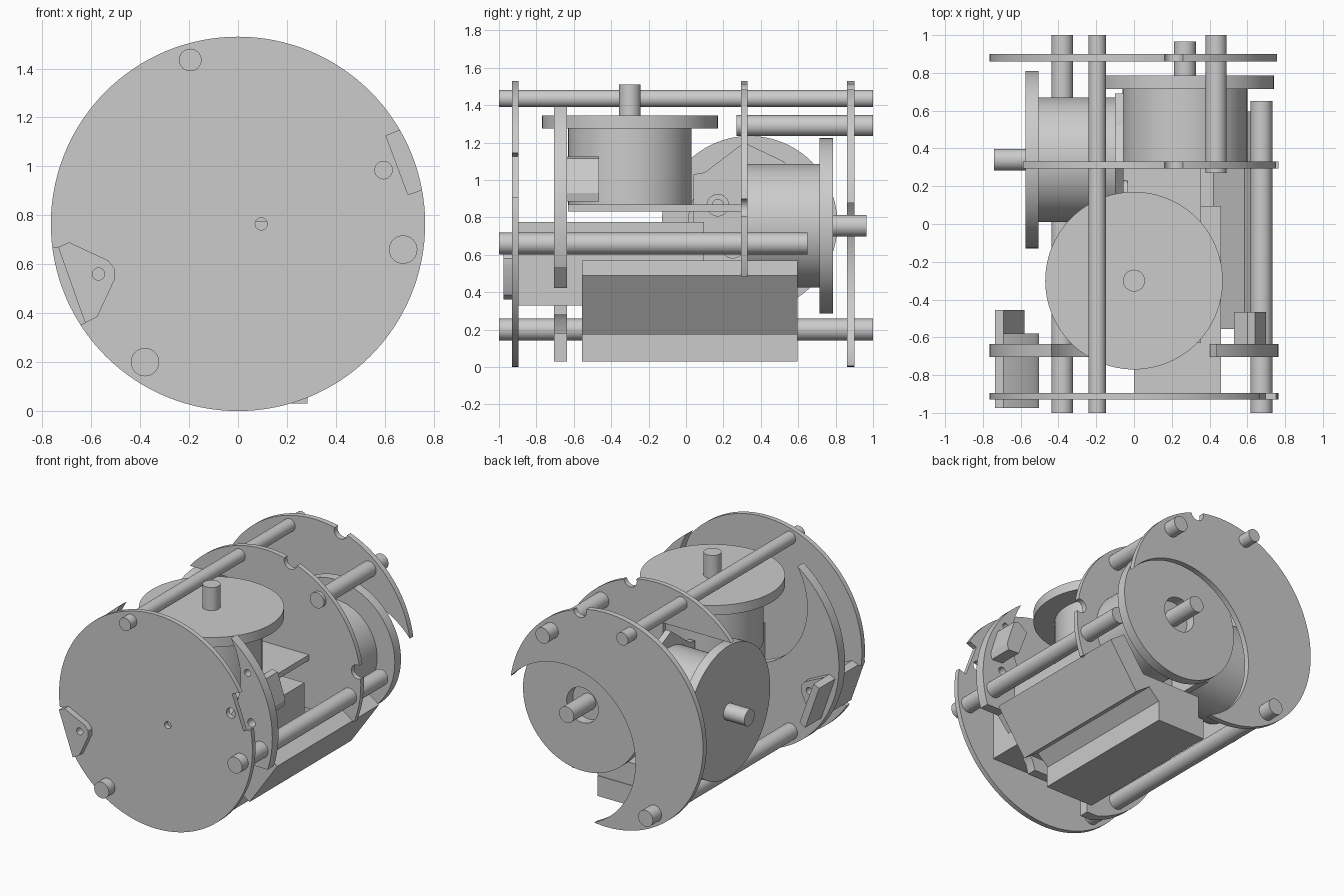
import bpy, bmesh, math
from mathutils import Vector

if "Cube" in bpy.data.objects:
    bpy.data.objects.remove(bpy.data.objects["Cube"])

AXIS_Z = 0.765   # height of the frame's centre axis
R = 0.765


def extrude(name, pts, a, b, axis='Y'):
    """Extrude a closed 2D outline from a to b along an axis."""
    place = {'X': lambda p, t: (t, p[0], p[1]),
             'Y': lambda p, t: (p[0], t, p[1]),
             'Z': lambda p, t: (p[0], p[1], t)}[axis]
    bm = bmesh.new()
    face = bm.faces.new([bm.verts.new(place(p, a)) for p in pts])
    res = bmesh.ops.extrude_face_region(bm, geom=[face])
    move = Vector(place((0, 0), b)) - Vector(place((0, 0), a))
    bmesh.ops.translate(bm, vec=move, verts=[v for v in res['geom'] if isinstance(v, bmesh.types.BMVert)])
    bmesh.ops.recalc_face_normals(bm, faces=bm.faces)
    me = bpy.data.meshes.new(name)
    bm.to_mesh(me)
    bm.free()
    ob = bpy.data.objects.new(name, me)
    bpy.context.collection.objects.link(ob)
    return ob


def circle(c, r, n=48, turn=0.0):
    return [(c[0] + r * math.cos(2 * math.pi * (i + turn) / n),
             c[1] + r * math.sin(2 * math.pi * (i + turn) / n)) for i in range(n)]


def rect(u0, u1, v0, v1):
    return [(u0, v0), (u1, v0), (u1, v1), (u0, v1)]


def smooth(ob):
    bpy.ops.object.select_all(action='DESELECT')
    ob.select_set(True)
    bpy.context.view_layer.objects.active = ob
    bpy.ops.object.shade_smooth_by_angle(angle=math.radians(30))


def cyl(name, c, r, a, b, axis='Y', n=48):
    ob = extrude(name, circle(c, r, n), a, b, axis)
    smooth(ob)
    return ob


def cut(ob, outlines, a, b, axis='Y'):
    """Cut each outline through the object."""
    for pts in outlines:
        tool = extrude('cutter', pts, a, b, axis)
        tool.hide_render = True
        mod = ob.modifiers.new('cut', 'BOOLEAN')
        mod.operation, mod.solver, mod.object = 'DIFFERENCE', 'EXACT', tool
        bpy.context.view_layer.objects.active = ob
        bpy.ops.object.modifier_apply(modifier=mod.name)
        bpy.data.objects.remove(tool, do_unlink=True)
    smooth(ob)


def disc(name, a, b, outlines):
    ob = extrude(name, circle((0, AXIS_Z), R, 128), a, b)
    cut(ob, outlines, a - 0.05, b + 0.05)


# side bracket outlines (x, z)
left_bracket = [(-0.735, 0.67), (-0.69, 0.69), (-0.53, 0.615), (-0.503, 0.58),
                (-0.503, 0.54), (-0.575, 0.385), (-0.625, 0.36)]
left_slot = [(-0.80, 0.66)] + left_bracket + [(-0.70, 0.33)]
right_slot = [(0.605, 1.125), (0.655, 1.145), (0.80, 1.15), (0.80, 0.93), (0.74, 0.90), (0.695, 0.885)]
top_notch = circle((0.21, 1.495), 0.052, 24)

# frame plates
disc('front_plate', -0.93, -0.895,
     [left_slot, right_slot, circle((0.095, 0.765), 0.025, 20), circle((0.595, 0.985), 0.036, 24)])
disc('second_plate', -0.705, -0.635,
     [circle((0, 1.12), 0.515, 96),
      rect(-0.03, 0.49, 0.28, 0.80),
      [(0.9, 0.53), (0.58, 0.53), (0.34, 0.25), (0.32, 0.18), (-0.13, 0.18), (-0.13, 0.03),
       (-0.2, 0.03), (-0.2, -0.1), (0.9, -0.1)],
      rect(-0.3, 0.3, -0.1, 0.03),
      circle((0.57, 1.18), 0.025, 20), circle((0.60, 0.83), 0.03, 20)])
disc('third_plate', 0.295, 0.33,
     [rect(-0.9, -0.05, -0.1, 1.255), rect(-0.9, 0.9, -0.1, 0.485),
      top_notch, circle((0.74, 0.85), 0.05, 24)])
disc('back_plate', 0.86, 0.90, [circle((0.33, 0.515), 0.56, 96), top_notch])

# long tie rods: centre x, z, radius, start y, end y
for i, (x, z, r, a, b) in enumerate([(-0.195, 1.435, 0.046, -1, 1), (0.435, 1.29, 0.056, 0.27, 1),
                                     (0.675, 0.66, 0.058, -1, 0.65), (-0.38, 0.2, 0.058, -1, 1)]):
    cyl(f'tie_rod_{i + 1}', (x, z), r, a, b, 'Y', 32)


# three wheel drives: motor, flywheel with hub hole, shaft
def drive(name, axis, c, start, end, tip):
    s = 1 if tip > start else -1
    cyl(name + '_motor', c, 0.33, start, end, axis, 96)
    wheel = extrude(name + '_wheel', circle(c, 0.47, 96), end, end + s * 0.07, axis)
    if axis == 'Y':
        cut(wheel, [circle(c, 0.125)], end - 0.1, end + 0.2, axis)
    smooth(wheel)
    cyl(name + '_shaft', c, 0.058, end - s * 0.05, tip, axis, 32)


drive('top', 'Z', (0, -0.3), 0.87, 1.275, 1.51)
drive('back', 'Y', (0.27, 0.755), 0.33, 0.715, 0.965)
drive('left', 'X', (0.34, 0.765), -0.10, -0.505, -0.74)

# motor mounts
extrude('top_motor_mount', rect(-0.06, 0.355, -0.63, 0.30), 0.83, 0.87, 'Z')
mount = extrude('left_motor_mount', [(0.04, 0.44), (0.64, 0.44), (0.69, 0.6), (0.69, 0.92), (0.52, 1.1),
                                     (0.31, 1.2), (0.1, 1.04), (0.04, 1.03)], -0.10, -0.055, 'X')
for i, p in enumerate([(0.17, 0.865), (0.25, 0.64)]):
    ring = extrude(f'mount_washer_{i + 1}', circle(p, 0.06, 32), -0.055, -0.035, 'X')
    cut(ring, [circle(p, 0.03, 24)], -0.1, 0.1, 'X')

# central electronics box
extrude('electronics_box', rect(0.0, 0.46, -0.895, 0.095), 0.33, 0.775, 'Z')

# battery packs and their holder
extrude('tilted_battery', [(0.48, 0.175), (0.70, 0.49), (0.585, 0.57), (0.365, 0.255)], -0.555, 0.595)
extrude('bottom_battery', rect(-0.10, 0.285, 0.03, 0.175), -0.555, 0.595)
extrude('battery_holder', [(-0.06, 0.175), (0.28, 0.175), (0.365, 0.255), (0.42, 0.335), (-0.06, 0.335)],
        -0.55, 0.59)

# left bracket: prism with a hole, plus its outer slab
bracket = extrude('left_bracket', left_bracket, -0.975, -0.58)
cut(bracket, [circle((-0.57, 0.56), 0.025, 20)], -1.1, -0.4)
extrude('left_bracket_slab', [(-0.735, 0.67), (-0.69, 0.69), (-0.58, 0.385), (-0.625, 0.36)], -0.58, -0.455)

# right bracket block
extrude('right_bracket', [(0.53, 1.07), (0.60, 1.125), (0.64, 1.115), (0.70, 0.93), (0.69, 0.885), (0.60, 0.89)],
        -0.635, -0.465)
